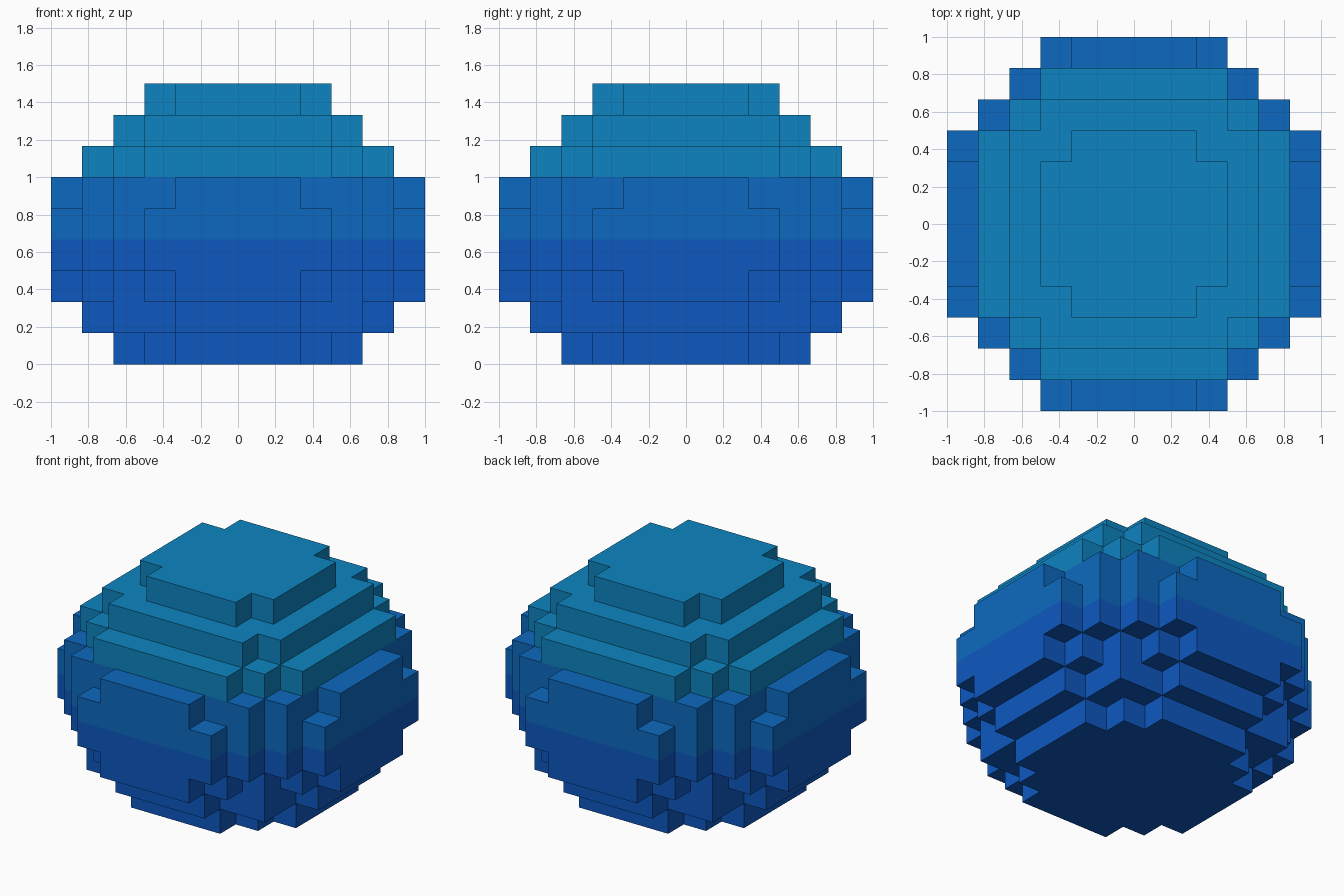
import bpy
import bmesh
from mathutils import Vector

cube = bpy.data.objects.get("Cube")
if cube:
    bpy.data.objects.remove(cube, do_unlink=True)

UNIT = 1 / 6

# Per layer, bottom to top: half-depth of each block column outward from the centre
LAYERS = [
    "4432",
    "55442",
    "665432",
    "666543",
    "666543",
    "665542",
    "55543",
    "4443",
    "332",
]


def make_material(name, color):
    mat = bpy.data.materials.new(name)
    mat.use_nodes = True
    mat.diffuse_color = color
    mat.node_tree.nodes["Principled BSDF"].inputs["Base Color"].default_value = color
    return mat


# Colour bands from the bottom up
materials = [
    make_material("deep_blue", (0.004, 0.098, 0.527, 1)),
    make_material("mid_blue", (0.004, 0.141, 0.527, 1)),
    make_material("teal_blue", (0.004, 0.231, 0.527, 1)),
]


def band(layer):
    return 0 if layer < 4 else 1 if layer < 6 else 2


def mirrored(i):
    # Distance of a block from the centre plane
    return i if i >= 0 else -1 - i


# Fill the stepped ball with blocks
blocks = set()
for k, profile in enumerate(LAYERS):
    reach = len(profile)
    for i in range(-reach, reach):
        depth = int(profile[mirrored(i)])
        blocks.update((i, j, k) for j in range(-depth, depth))

# Skin only the exposed block sides
bm = bmesh.new()
for block in sorted(blocks):
    centre = Vector(block) + Vector((0.5, 0.5, 0.5))
    for axis in range(3):
        for sign in (-1, 1):
            normal = Vector((0, 0, 0))
            normal[axis] = sign
            if tuple(int(b + n) for b, n in zip(block, normal)) in blocks:
                continue
            u = Vector((0, 0, 0))
            u[(axis + 1) % 3] = 0.5
            v = normal.cross(u)
            middle = centre + normal / 2
            corners = (middle - u - v, middle + u - v, middle + u + v, middle - u + v)
            face = bm.faces.new([bm.verts.new(c * UNIT) for c in corners])
            face.material_index = band(block[2])
bmesh.ops.remove_doubles(bm, verts=bm.verts[:], dist=0.001)

mesh = bpy.data.meshes.new("stepped_ball")
bm.to_mesh(mesh)
bm.free()
for mat in materials:
    mesh.materials.append(mat)
ball = bpy.data.objects.new("stepped_ball", mesh)
bpy.context.collection.objects.link(ball)
